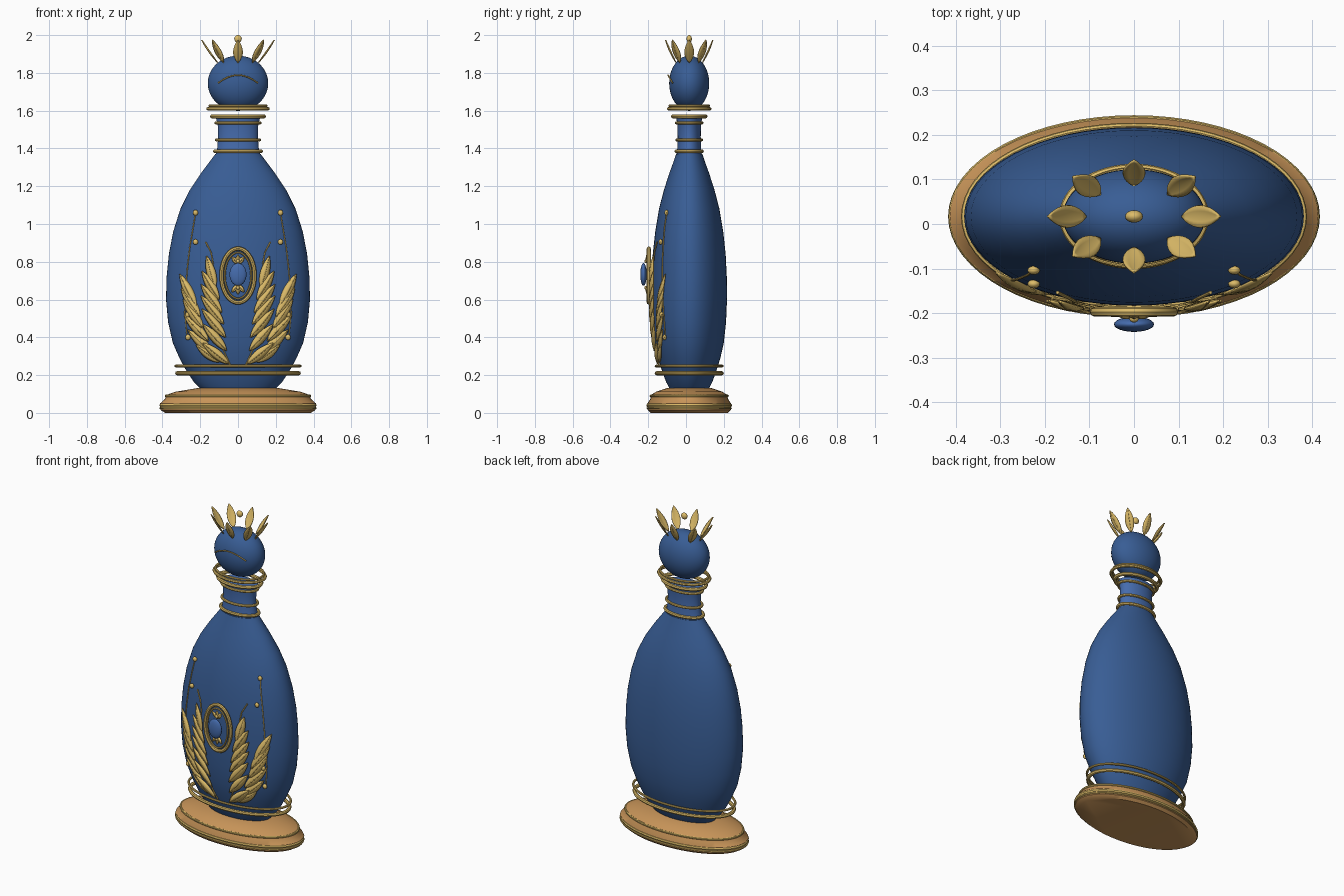
import bpy, bmesh, math
from mathutils import Vector

if "Cube" in bpy.data.objects:
    bpy.data.objects.remove(bpy.data.objects["Cube"])

CY = 0.017  # bottle axis sits slightly behind the origin


def material(name, rgb):
    m = bpy.data.materials.new(name)
    m.diffuse_color = (*rgb, 1)
    m.use_nodes = True
    m.node_tree.nodes["Principled BSDF"].inputs["Base Color"].default_value = m.diffuse_color
    return m


BLUE = material("blue_glass", (0.04, 0.11, 0.30))
LIGHT = material("light_blue_glass", (0.06, 0.15, 0.42))
GOLD = material("gold", (0.72, 0.50, 0.14))
BRONZE = material("bronze", (0.58, 0.30, 0.10))


def finish(ob, mat, angle=40):
    ob.data.materials.append(mat)
    bpy.ops.object.select_all(action='DESELECT')
    ob.select_set(True)
    bpy.context.view_layer.objects.active = ob
    if ob.type == 'CURVE':
        bpy.ops.object.convert(target='MESH')
    bpy.ops.object.shade_smooth_by_angle(angle=math.radians(angle))
    return ob


def from_bmesh(name, bm, mat):
    bmesh.ops.recalc_face_normals(bm, faces=bm.faces)
    me = bpy.data.meshes.new(name)
    bm.to_mesh(me)
    bm.free()
    ob = bpy.data.objects.new(name, me)
    bpy.context.collection.objects.link(ob)
    return finish(ob, mat)


def lathe(name, profile, mat, n=64):
    """Oval lathe; profile entries are (x radius, y radius, z)."""
    bm = bmesh.new()
    loops = []
    for rx, ry, z in profile:
        loops.append([bm.verts.new((rx * math.cos(a), CY + ry * math.sin(a), z))
                      for a in (2 * math.pi * i / n for i in range(n))])
    for a, b in zip(loops, loops[1:]):
        for i in range(n):
            bm.faces.new((a[i], a[(i + 1) % n], b[(i + 1) % n], b[i]))
    bm.faces.new(loops[0])
    bm.faces.new(loops[-1])
    return from_bmesh(name, bm, mat)


def tube(name, pts, r, cyclic=False, mat=GOLD):
    cu = bpy.data.curves.new(name, 'CURVE')
    cu.dimensions = '3D'
    cu.bevel_depth, cu.bevel_resolution, cu.use_fill_caps = r, 2, True
    sp = cu.splines.new('POLY')
    sp.points.add(len(pts) - 1)
    for p, co in zip(sp.points, pts):
        p.co = (*co, 1)
    sp.use_cyclic_u = cyclic
    ob = bpy.data.objects.new(name, cu)
    bpy.context.collection.objects.link(ob)
    return finish(ob, mat)


def oval(n=64):
    return [(math.cos(2 * math.pi * i / n), math.sin(2 * math.pi * i / n)) for i in range(n)]


def ball(name, loc, scale, mat, seg=16, rings=10):
    bm = bmesh.new()
    bmesh.ops.create_uvsphere(bm, u_segments=seg, v_segments=rings, radius=1)
    for v in bm.verts:
        v.co = Vector(a * b for a, b in zip(v.co, scale)) + Vector(loc)
    return from_bmesh(name, bm, mat)


def leaf(name, base, tip, normal, width, dome=0.012):
    """Domed pointed leaf with thickness and a raised midrib."""
    base, tip, nor = Vector(base), Vector(tip), Vector(normal).normalized()
    axis = tip - base
    side = axis.cross(nor).normalized()
    nor = side.cross(axis).normalized()
    bm = bmesh.new()
    rows, rib = [], []
    for i in range(11):
        t = i / 10
        w = width / 2 * max(0.06, math.sin(math.pi * t ** 0.9) ** 0.8 if 0 < t < 1 else 0)
        c = base + axis * t
        row = []
        for s in (-1, -0.5, 0, 0.5, 1):
            h = dome * (1 - s * s) * math.sin(math.pi * t)
            row.append(bm.verts.new(c + side * (w * s) + nor * h))
        rows.append(row)
        rib.append(c + nor * (dome * math.sin(math.pi * t) + 0.001))
    for a, b in zip(rows, rows[1:]):
        for j in range(4):
            bm.faces.new((a[j], a[j + 1], b[j + 1], b[j]))
    ob = from_bmesh(name, bm, GOLD)
    sol = ob.modifiers.new("thickness", 'SOLIDIFY')
    sol.thickness, sol.offset = 0.005, 0
    tube(name + "_rib", rib, 0.0025)


# Base
lathe("base", [(.385, .205, 0), (.41, .22, .015), (.413, .221, .05), (.385, .205, .075),
               (.38, .202, .095), (.33, .175, .112), (.21, .115, .132)], BRONZE)

# Bottle body
body = [(.20, .105, .13), (.235, .123, .165), (.272, .143, .22), (.31, .165, .29),
        (.345, .183, .37), (.37, .195, .48), (.381, .2, .6), (.378, .199, .72),
        (.366, .193, .84), (.343, .18, .96), (.305, .16, 1.08), (.255, .134, 1.18),
        (.195, .105, 1.27), (.15, .083, 1.33), (.12, .07, 1.37)]
lathe("bottle_body", body, BLUE)


def front(x, z, off=0.012):
    """Point just in front of the body surface."""
    for (ax, ay, az), (bx, by, bz) in zip(body, body[1:]):
        if az <= z <= bz:
            t = (z - az) / (bz - az)
            rx, ry = ax + (bx - ax) * t, ay + (by - ay) * t
    return Vector((x, CY - ry * math.sqrt(max(0, 1 - (x / rx) ** 2)) - off, z))


# Neck and stopper
lathe("neck", [(.12, .068, 1.36), (.11, .063, 1.40), (.105, .061, 1.46),
               (.107, .062, 1.52), (.116, .068, 1.56)], LIGHT)
ball("stopper", (0, CY, 1.745), (.16, .106, .146), BLUE, 48, 24)

# Horizontal gold bands
for name, rx, ry, z, r in [
        ("base_rim", .405, .216, .04, .011), ("base_lower_trim", .412, .221, .025, .005),
        ("base_upper_trim", .381, .203, .09, .007),
        ("lower_body_ring", .322, .172, .21, .011), ("upper_body_ring", .330, .176, .248, .007),
        ("neck_bottom_ring", .123, .068, 1.385, .010), ("neck_middle_ring", .115, .066, 1.445, .008),
        ("neck_upper_ring", .117, .068, 1.535, .008), ("neck_lip", .137, .086, 1.57, .011),
        ("collar_lower", .159, .109, 1.61, .009), ("collar_upper", .150, .103, 1.626, .007)]:
    tube(name, [(rx * c, CY + ry * s, z) for c, s in oval()], r, True)

# Crown leaves and finial bead
for i in range(8):
    a = math.pi / 4 * i
    c, s = math.cos(a), math.sin(a)
    leaf("crown_leaf", (.108 * c, CY + .07 * s, 1.855), (.192 * c, CY + .125 * s, 1.975),
         (c, s, -.6), .05, .005)
ball("finial_bead", (0, CY, 1.98), (.02, .014, .02), GOLD)

# Garland on the stopper
tube("stopper_garland", [(x, -.095 + 2.2 * x * x, 1.788 - 3.8 * x * x)
                         for x in (-.105 + .21 * i / 16 for i in range(17))], .004)

# Medallion with gem
for name, rx, rz, y, r in [("medallion_frame", .088, .143, -.197, .011),
                           ("medallion_inner_frame", .070, .122, -.203, .005)]:
    tube(name, [(rx * c, y, .727 + rz * s) for c, s in oval(48)], r, True)
ball("gem", (0, -.225, .733), (.045, .017, .06), LIGHT, 24, 14)
for d in (-1, 1):
    for k in (-1, 0, 1):
        leaf("medallion_leaf", (0, -.202, .733 + d * .055),
             (k * .032, -.206, .733 + d * (.105 - .012 * abs(k))), (0, -1, 0), .022, .006)
    ball("medallion_bead", (0, -.213, .733 + d * .07), (.01, .008, .01), GOLD)

# Mirrored leaf sprays, stems, bead strings
outer = [(.10, .27, .22, .36), (.13, .31, .265, .44), (.155, .38, .285, .52),
         (.185, .45, .29, .60), (.20, .51, .30, .66), (.22, .56, .308, .735)]
inner = [(.05, .26, .185, .37), (.06, .33, .185, .47), (.065, .40, .19, .55),
         (.075, .47, .195, .62), (.085, .53, .195, .68), (.10, .60, .19, .75), (.12, .66, .165, .83)]
for m in (-1, 1):
    for row, off in ((outer, .008), (inner, .014)):
        for bx, bz, tx, tz in row:
            b, t = front(m * bx, bz, off), front(m * tx, tz, off + .004)
            leaf("spray_leaf", b, t, (m * .35, -1, 0), .05)
    tube("spray_stem", [front(m * x, z, .008) for x, z in
                        [(.04, .25), (.09, .36), (.125, .48), (.145, .6), (.14, .7),
                         (.132, .79), (.143, .85), (.172, .905)]], .004)
    tube("bead_string", [front(m * x, z, .006) for x, z in
                         [(.225, 1.06), (.238, .98), (.255, .88), (.268, .77),
                          (.277, .65), (.282, .53), (.270, .41)]], .003)
    for x, z in [(.225, 1.06), (.225, .905), (.265, .65), (.265, .52), (.265, .40)]:
        ball("bead", front(m * x, z, .008), (.014, .010, .015), GOLD, 12, 8)
